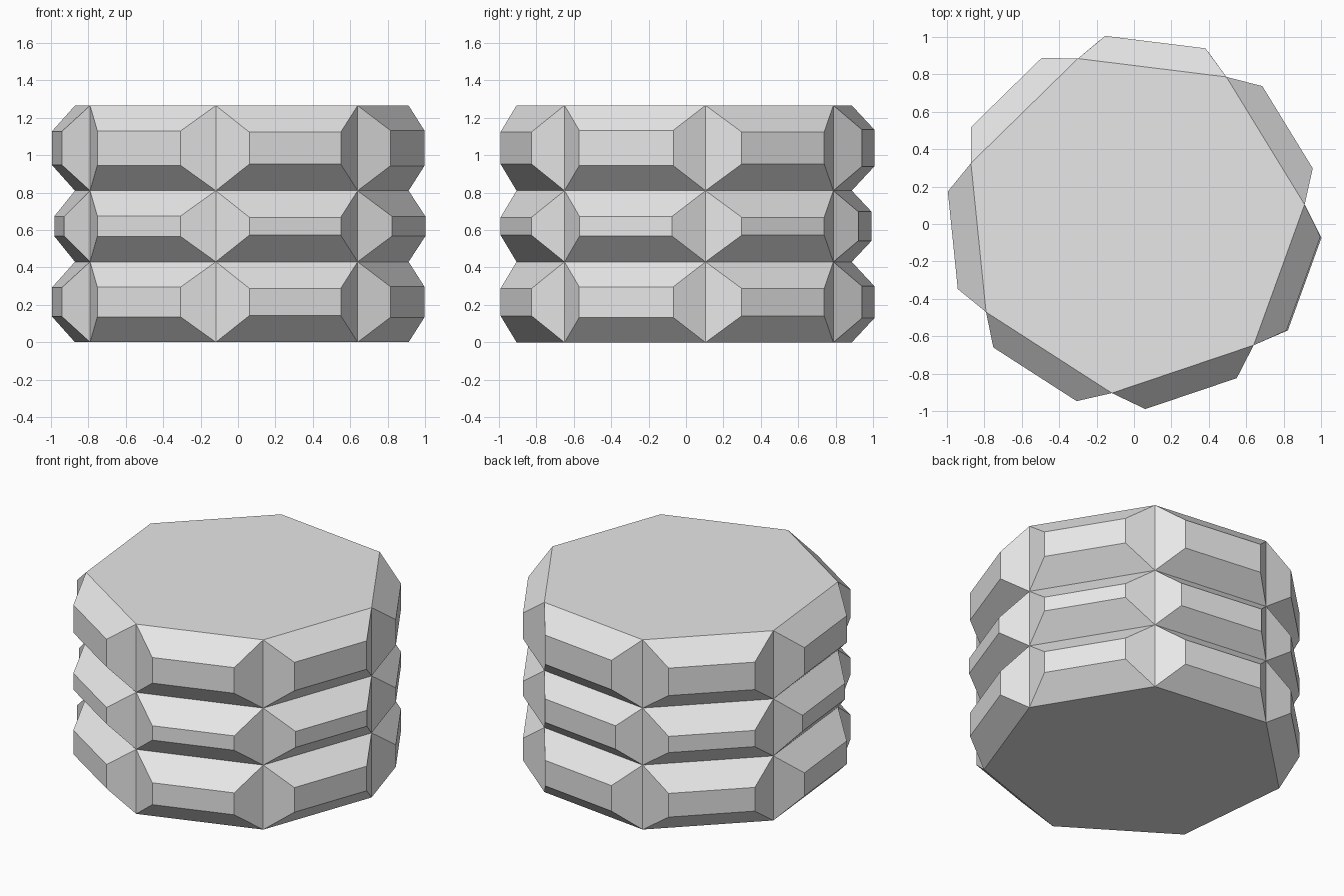
import bpy, bmesh, math

cube = bpy.data.objects.get("Cube")
if cube:
    bpy.data.objects.remove(cube)

# One plain stone colour
GREY = (0.8, 0.8, 0.8, 1)
stone = bpy.data.materials.new("light grey")
stone.use_nodes = True
stone.diffuse_color = GREY
stone.node_tree.nodes["Principled BSDF"].inputs["Base Color"].default_value = GREY

SIDES = 7
RADIUS = 0.922
TURN = math.radians(5.8)
CENTRE = (-0.005, 0.011)
LEVELS = [0, 0.43, 0.81, 1.265]
MARGINS = [0.142, 0.13, 0.136, 0.138, 0.135, 0.142, 0.133]
OUT = 0.138
# Slightly different bosses on the middle tier: (margin, depth)
MIDDLE = {1: (0.112, 0.12), 3: (0.137, 0.125), 6: (0.137, 0.145)}


def ring(bm, z):
    angles = [TURN + math.tau * k / SIDES for k in range(SIDES)]
    return [bm.verts.new((CENTRE[0] + RADIUS * math.cos(a),
                          CENTRE[1] + RADIUS * math.sin(a), z)) for a in angles]


# Seven-sided drum in three tiers
bm = bmesh.new()
rings = [ring(bm, z) for z in LEVELS]
bm.faces.new(rings[0][::-1])
bm.faces.new(rings[-1])
panels = []
for tier, (low, high) in enumerate(zip(rings, rings[1:])):
    for k in range(SIDES):
        n = (k + 1) % SIDES
        panels.append((tier, k, bm.faces.new((low[k], low[n], high[n], high[k]))))
bm.normal_update()

# Raised bevelled boss on every side panel
for tier, k, face in panels:
    margin, depth = MARGINS[k], OUT
    if tier == 1:
        margin, depth = MIDDLE.get(k, (margin, depth))
    bmesh.ops.inset_individual(bm, faces=[face], thickness=margin, depth=depth,
                               use_even_offset=True)

mesh = bpy.data.meshes.new("faceted_drum")
bm.to_mesh(mesh)
bm.free()
mesh.materials.append(stone)
drum = bpy.data.objects.new("faceted_drum", mesh)
bpy.context.collection.objects.link(drum)
